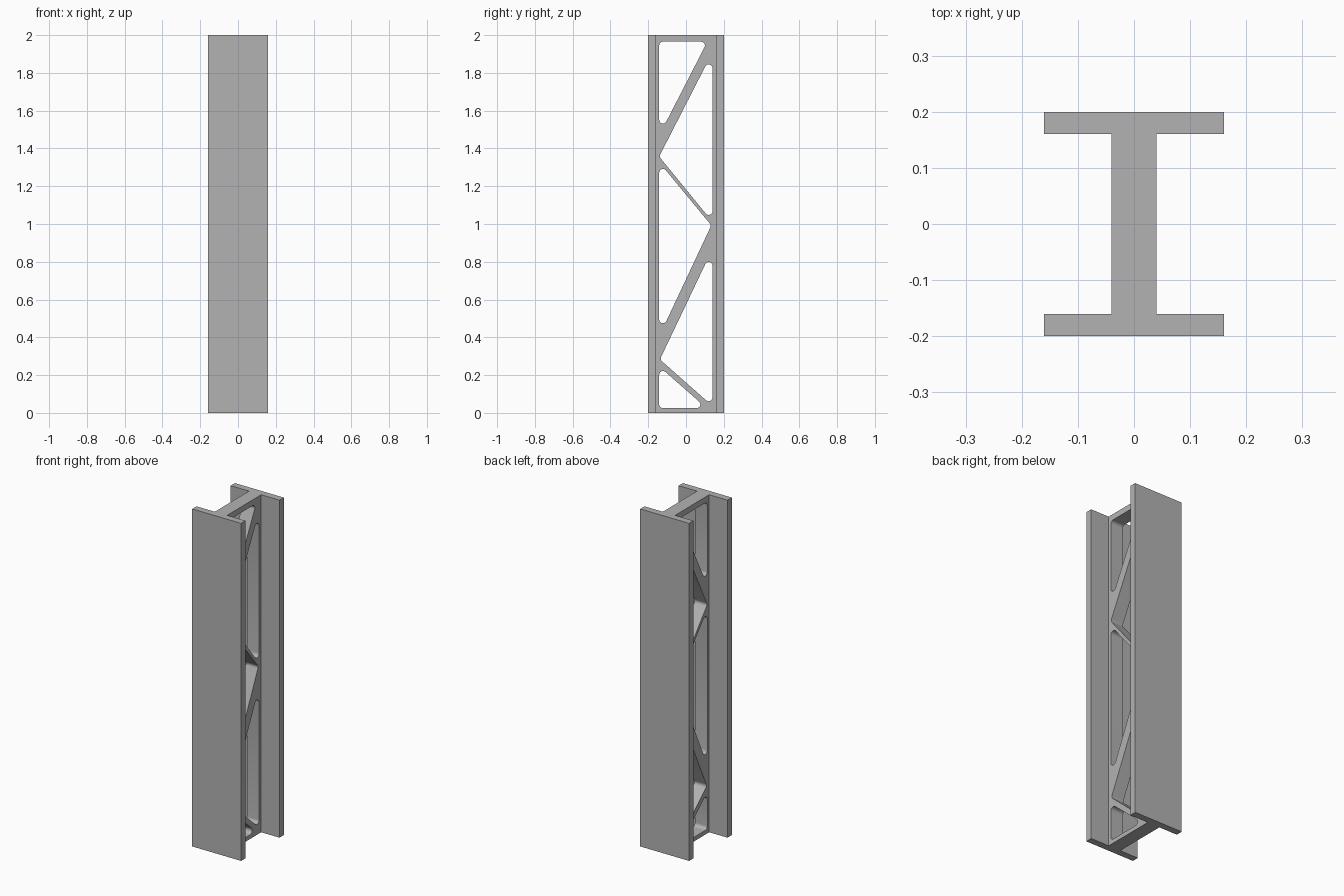
import bpy
import bmesh
import math
from mathutils import Vector

cube = bpy.data.objects.get("Cube")
if cube:
    bpy.data.objects.remove(cube, do_unlink=True)

steel = bpy.data.materials.new("steel grey")
steel.use_nodes = True
GREY = (0.45, 0.45, 0.45, 1)
steel.diffuse_color = GREY
steel.node_tree.nodes["Principled BSDF"].inputs["Base Color"].default_value = GREY


def add_prisms(name, outlines, direction):
    """Extrude closed outlines into one mesh object."""
    bm = bmesh.new()
    for outline in outlines:
        face = bm.faces.new([bm.verts.new(p) for p in outline])
        side = bmesh.ops.extrude_face_region(bm, geom=[face], use_keep_orig=True)
        moved = [v for v in side["geom"] if isinstance(v, bmesh.types.BMVert)]
        bmesh.ops.translate(bm, verts=moved, vec=direction)
    bmesh.ops.recalc_face_normals(bm, faces=bm.faces)
    mesh = bpy.data.meshes.new(name)
    bm.to_mesh(mesh)
    bm.free()
    mesh.materials.append(steel)
    obj = bpy.data.objects.new(name, mesh)
    bpy.context.collection.objects.link(obj)
    return obj


def rounded(corners, radius=0.02, steps=8):
    """Replace each corner of a convex outline with a tangent arc."""
    points = []
    for i, corner in enumerate(corners):
        p = Vector(corner)
        a = (Vector(corners[i - 1]) - p).normalized()
        b = (Vector(corners[(i + 1) % len(corners)]) - p).normalized()
        half = a.angle(b) / 2
        centre = p + (a + b).normalized() * radius / math.sin(half)
        start = p + a * radius / math.tan(half) - centre
        end = p + b * radius / math.tan(half) - centre
        sweep = start.angle(end)
        for k in range(steps + 1):
            t = k / steps
            arc = start * math.sin((1 - t) * sweep) + end * math.sin(t * sweep)
            points.append(centre + arc / math.sin(sweep))
    return points


# I-shaped beam: two flanges joined by a web
W, D, T, WEB = 0.16, 0.20, 0.16, 0.04
half = [(W, -D), (W, -T), (WEB, -T), (WEB, T), (W, T), (W, D)]
section = half + [(-x, -y) for x, y in half]
beam = add_prisms("lattice_beam", [[(x, y, 0) for x, y in section]], (0, 0, 2))

# Openings that leave the zigzag braces in the web, as (y, z) corners
L, R = -0.142, 0.14
openings = [
    [(L, 1.965), (0.113, 1.965), (L, 1.469)],
    [(R, 1.908), (R, 1.012), (L, 1.357)],
    [(L, 1.327), (0.134, 0.993), (L, 0.405)],
    [(R, 0.867), (R, 0.037), (-0.138, 0.283)],
    [(L, 0.246), (0.109, 0.025), (L, 0.025)],
]
outlines = [[(-0.1, p.x, p.y) for p in rounded(o)] for o in openings]
cutter = add_prisms("web_opening_cutter", outlines, (0.2, 0, 0))
cutter.hide_render = True

# Cut the openings, then keep only the finished beam
cut = beam.modifiers.new("openings", 'BOOLEAN')
cut.operation = 'DIFFERENCE'
cut.solver = 'EXACT'
cut.object = cutter
bpy.ops.object.select_all(action='DESELECT')
bpy.context.view_layer.objects.active = beam
beam.select_set(True)
bpy.ops.object.modifier_apply(modifier=cut.name)
bpy.data.objects.remove(cutter, do_unlink=True)
bpy.ops.object.shade_smooth_by_angle(angle=math.radians(30))
